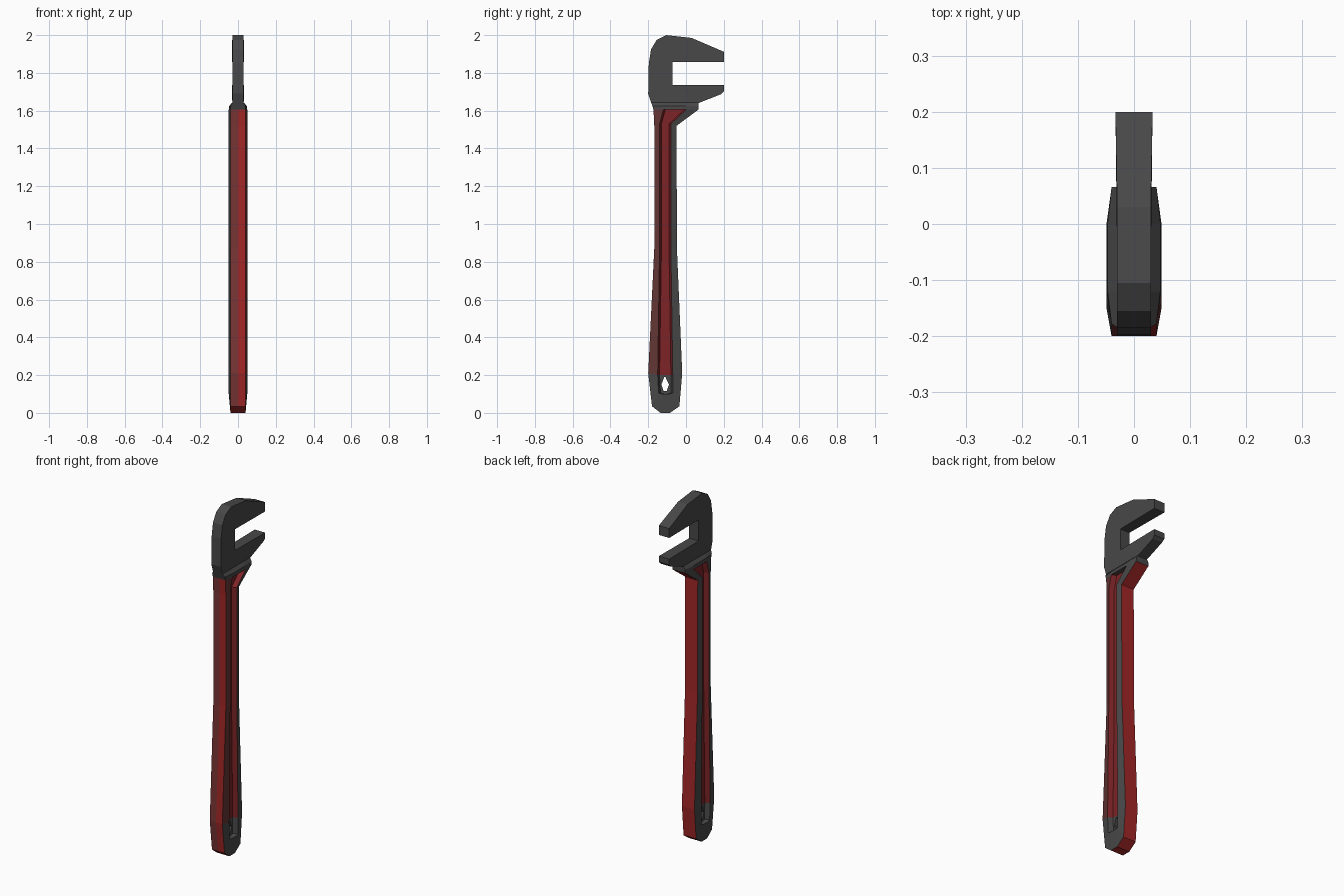
import bpy, bmesh

if "Cube" in bpy.data.objects:
    bpy.data.objects.remove(bpy.data.objects["Cube"])


def material(name, rgb):
    m = bpy.data.materials.new(name)
    m.diffuse_color = (*rgb, 1)
    m.use_nodes = True
    m.node_tree.nodes["Principled BSDF"].inputs["Base Color"].default_value = m.diffuse_color
    return m


MATS = [material("dark steel", (0.065, 0.065, 0.065)), material("red paint", (0.36, 0.02, 0.02)),
        material("worn red paint", (0.19, 0.035, 0.035)), material("deep red paint", (0.2, 0.017, 0.02)),
        material("scuffed dark red", (0.12, 0.035, 0.033))]
STEEL, RED, WORN, DEEP, SCUFFED = range(5)


def finish(name, bm):
    bmesh.ops.recalc_face_normals(bm, faces=bm.faces)
    me = bpy.data.meshes.new(name)
    bm.to_mesh(me)
    bm.free()
    for m in MATS:
        me.materials.append(m)
    ob = bpy.data.objects.new(name, me)
    bpy.context.collection.objects.link(ob)
    return ob


def ring(bm, x, pts):
    return [bm.verts.new((x, y, z)) for y, z in pts]


def bridge(bm, a, b, colour=lambda i: STEEL):
    """Quads between two closed loops; colour(i) picks the material."""
    n = len(a)
    for i in range(n):
        j = (i + 1) % n
        bm.faces.new((a[i], a[j], b[j], b[i])).material_index = colour(i)


# Handle: outer outline and groove outline in (y, z), paired point by point
OUTER = [(-.135, 0), (-.085, 0), (-.035, .035), (-.02, .21), (-.048, .87), (-.05, 1.52),
         (.065, 1.605), (-.172, 1.605), (-.168, 1.52), (-.168, .87), (-.2, .21), (-.18, .035)]
GROOVE = [(-.125, .1), (-.09, .1), (-.07, .105), (-.07, .2), (-.08, .87), (-.08, 1.53),
          (0, 1.605), (-.12, 1.605), (-.14, 1.53), (-.14, .87), (-.15, .2), (-.145, .105)]
HOLE = [(-.115, .19), (-.13, .15), (-.118, .115), (-.102, .115), (-.09, .15), (-.109, .19)]
# Groove floor is pulled in a little from the groove mouth
FLOOR = [(y + (.01 if i in (0, 7, 8, 9, 10, 11) else -.01), z) for i, (y, z) in enumerate(GROOVE)]

bm = bmesh.new()
middle = ring(bm, 0, OUTER)
holes = []
for s in (-1, 1):
    outer = ring(bm, s * .04, OUTER)
    mouth = ring(bm, s * .049, GROOVE)
    floor = ring(bm, s * .022, FLOOR)
    hole = ring(bm, s * .022, HOLE)
    holes.append(hole)
    # painted edge, with the front strip worn on one half
    bridge(bm, middle, outer,
           lambda i: STEEL if i == 6 else (WORN if s < 0 and i in (7, 8, 9, 10) else RED))
    # sloping rim
    bridge(bm, outer, mouth, lambda i: SCUFFED if s > 0 and i in (7, 8, 9) else STEEL)
    # groove walls
    bridge(bm, mouth, floor, lambda i: DEEP if 3 <= i <= 9 else STEEL)
    # groove floor
    for quad in ((10, 3, 4, 9), (9, 4, 5, 8), (8, 5, 6, 7)):
        bm.faces.new([floor[k] for k in quad]).material_index = DEEP
    bridge(bm, [floor[k] for k in (10, 11, 0, 1, 2, 3)], hole)
bridge(bm, holes[0], holes[1])   # hanging hole walls
finish("handle", bm)

# Collar: short upright band, then a taper from the handle to the head
bm = bmesh.new()
lower = [(-.172, .04), (-.12, .049), (0, .049), (.065, .04)]
band = [(-.178, .04), (-.12, .047), (0, .047), (.066, .04)]
upper = [(-.184, .03), (-.12, .03), (0, .03), (.066, .03)]
loops = []
for z, half in ((1.605, lower), (1.625, band), (1.643, upper)):
    pts = [(x, y) for y, x in half] + [(-x, y) for y, x in reversed(half)]
    loops.append([bm.verts.new((x, y, z)) for x, y in pts])
bm.faces.new(loops[0])
bm.faces.new(loops[2])
bridge(bm, loops[0], loops[1])
bridge(bm, loops[1], loops[2])
finish("collar", bm)

# Head with the two open jaws, slightly thicker at the tips
HEAD = [(-.184, 1.64), (-.2, 1.69), (-.197, 1.85), (-.185, 1.925), (-.155, 1.975), (-.105, 2.0),
        (.03, 1.985), (.2, 1.912), (.2, 1.858), (-.072, 1.858), (-.072, 1.736), (.2, 1.736),
        (.2, 1.702), (.185, 1.687), (.066, 1.64)]
# Convex pieces of the side face: upper jaw, back of the head, lower jaw
PIECES = [(5, 6, 7, 8, 9), (1, 2, 3, 4, 5, 9, 10), (0, 1, 10), (0, 10, 14), (10, 11, 12, 13, 14)]
bm = bmesh.new()
sides = []
for s in (-1, 1):
    side = [bm.verts.new((s * (.033 if y > .19 else .03), y, z)) for y, z in HEAD]
    for piece in PIECES:
        bm.faces.new([side[k] for k in piece])
    sides.append(side)
bridge(bm, sides[0], sides[1])
finish("jaw_head", bm)
